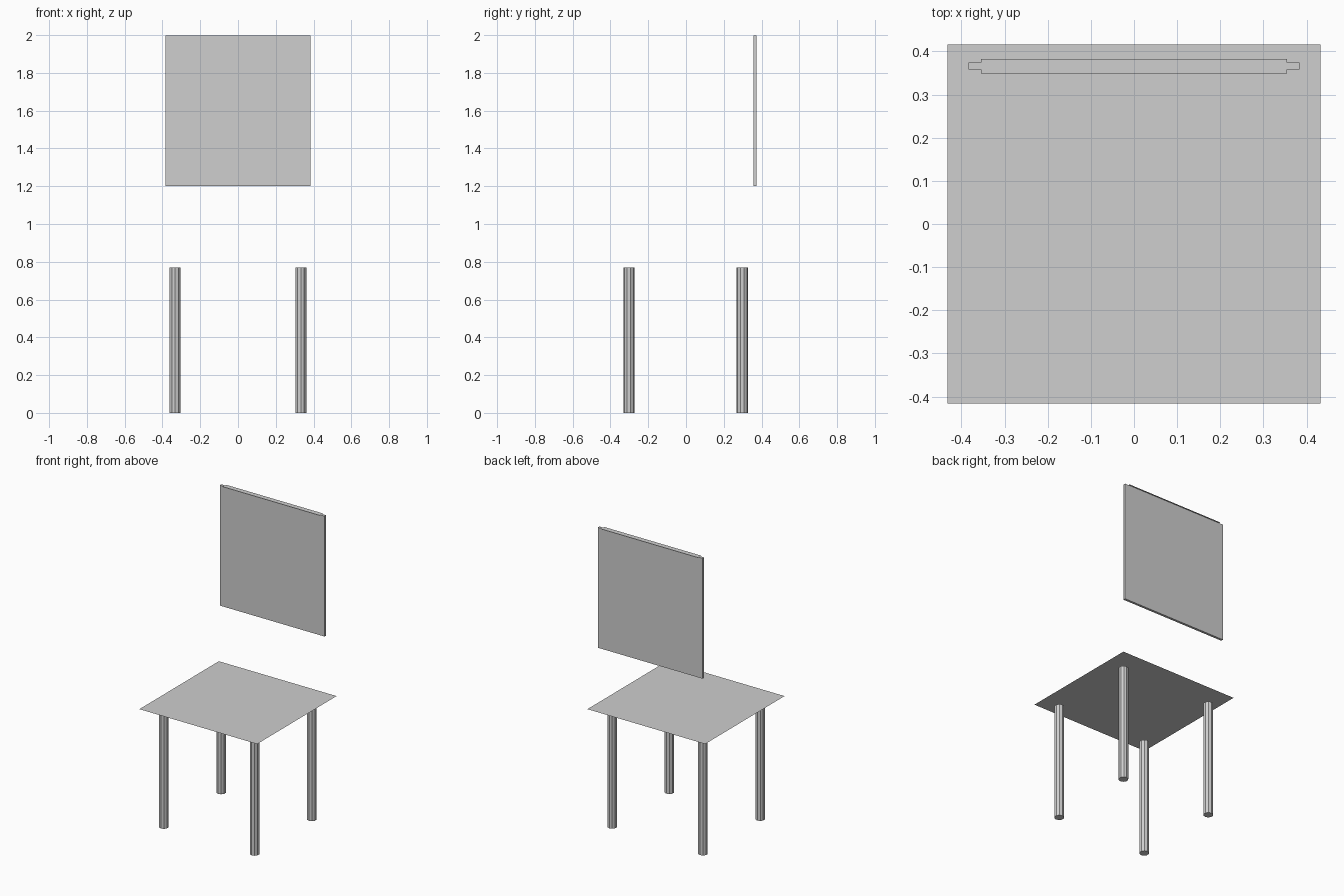
import bpy
import bmesh
from mathutils import Matrix, Vector

cube = bpy.data.objects.get("Cube")
if cube:
    bpy.data.objects.remove(cube, do_unlink=True)

GREY = (0.62, 0.62, 0.62, 1.0)
grey = bpy.data.materials.new("light grey")
grey.use_nodes = True
grey.diffuse_color = GREY
grey.node_tree.nodes["Principled BSDF"].inputs["Base Color"].default_value = GREY


def finish(name, bm, location):
    """Turn a bmesh into a named, coloured object."""
    mesh = bpy.data.meshes.new(name)
    bm.to_mesh(mesh)
    bm.free()
    mesh.materials.append(grey)
    obj = bpy.data.objects.new(name, mesh)
    obj.location = location
    bpy.context.collection.objects.link(obj)


def sheet(name, width, depth, location):
    """Flat horizontal sheet facing up."""
    bm = bmesh.new()
    bmesh.ops.create_grid(bm, x_segments=1, y_segments=1, size=0.5,
                          matrix=Matrix.Diagonal((width, depth, 1, 1)))
    finish(name, bm, location)


def box(name, size, location):
    bm = bmesh.new()
    bmesh.ops.create_cube(bm, size=1, matrix=Matrix.Diagonal((*size, 1)))
    finish(name, bm, location)


def leg(name, x, y, radius=0.03, height=0.77):
    """Straight round post standing on the floor."""
    bm = bmesh.new()
    bmesh.ops.create_cone(bm, cap_ends=True, segments=10, radius1=radius,
                          radius2=radius, depth=height)
    finish(name, bm, Vector((x, y, height / 2)))


# Seat: a thin sheet just above the legs
sheet("seat", 0.864, 0.832, (0, 0, 0.797))

# Backrest panel with its wider top strip
box("backrest", (0.768, 0.016, 0.798), (0, 0.366, 1.6))
sheet("backrest_top_strip", 0.71, 0.034, (0, 0.366, 2.0))

# Four legs
for end, y in (("front", -0.302), ("back", 0.298)):
    for side, x in (("left", 0.333), ("right", -0.333)):
        leg(f"{end}_{side}_leg", x, y)
